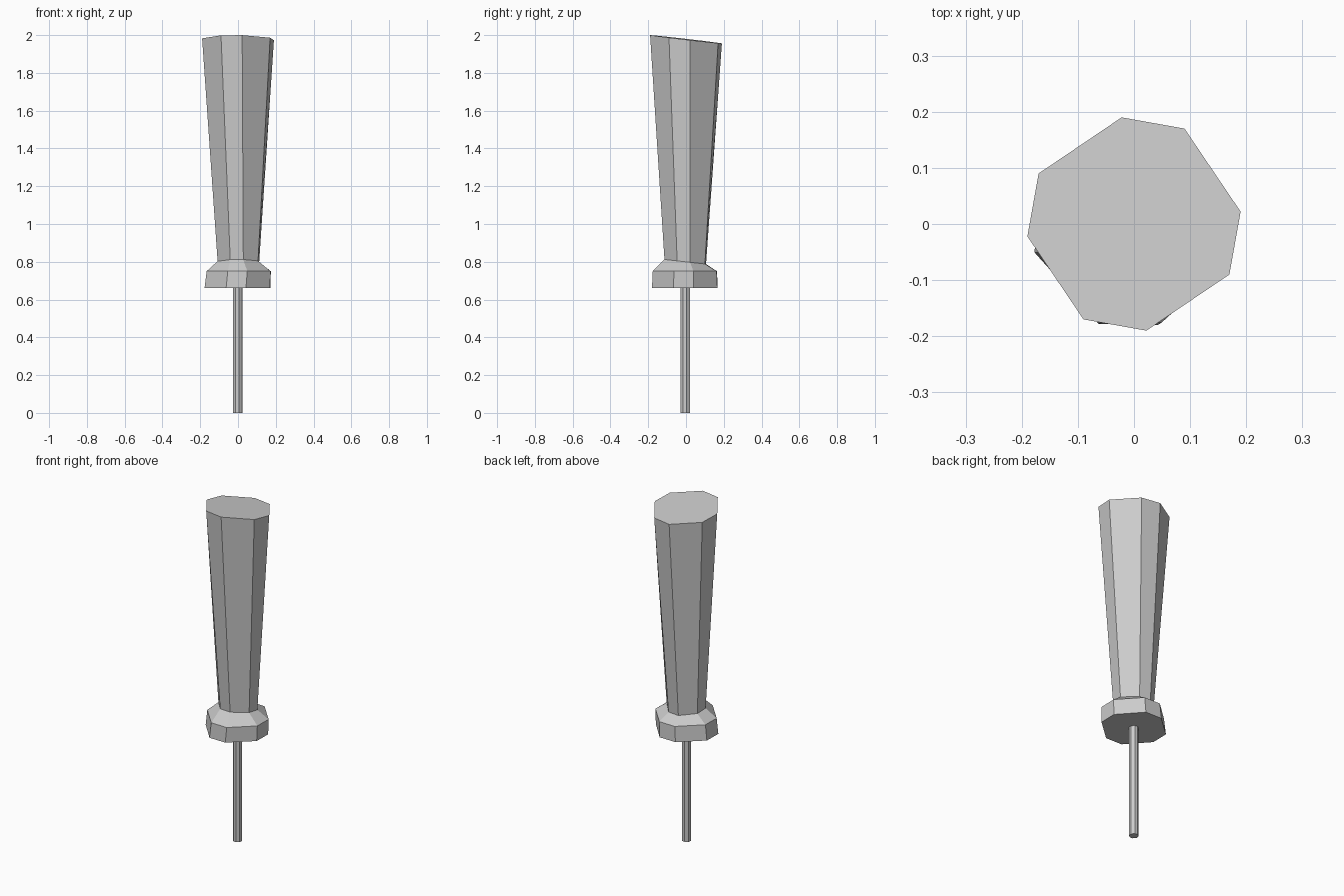
import bpy

if "Cube" in bpy.data.objects:
    bpy.data.objects.remove(bpy.data.objects["Cube"])

def ring(p, q, z, tilt=(0, 0), centre=(0, 0)):
    """Eight-sided ring: a pair of corners repeated every quarter turn, on a tilted plane."""
    pts = []
    for _ in range(4):
        for x, y in (p, q):
            pts.append((x + centre[0], y + centre[1], z + tilt[0] * x + tilt[1] * y))
        p, q = (-p[1], p[0]), (-q[1], q[0])
    return pts

def loft(name, rings):
    """Closed flat-shaded body through a stack of rings."""
    n = len(rings[0])
    verts = [v for r in rings for v in r]
    faces = [tuple(reversed(range(n))), tuple(range(len(verts) - n, len(verts)))]
    for k in range(len(rings) - 1):
        for i in range(n):
            j = (i + 1) % n
            faces.append((k * n + i, k * n + j, (k + 1) * n + j, (k + 1) * n + i))
    mesh = bpy.data.meshes.new(name)
    mesh.from_pydata(verts, [], faces)
    obj = bpy.data.objects.new(name, mesh)
    bpy.context.collection.objects.link(obj)
    return obj

# Flared grip with collar and slanted end
loft("handle", [
    ring((0.174, 0.045), (0.06, 0.172), 0.66, centre=(-0.003, -0.006)),
    ring((0.17, 0.045), (0.058, 0.168), 0.75, centre=(0.004, -0.006)),
    ring((0.11, 0.026), (0.043, 0.104), 0.80, (0, -0.11), (0.002, -0.004)),
    ring((0.19, 0.022), (0.09, 0.17), 1.978, (-0.012, -0.115)),
])

# Thin metal rod
loft("shaft", [
    ring((0.025, 0.006), (0.012, 0.023), 0.0, centre=(-0.001, -0.003)),
    ring((0.025, 0.006), (0.012, 0.023), 0.67, centre=(-0.001, -0.003)),
])
